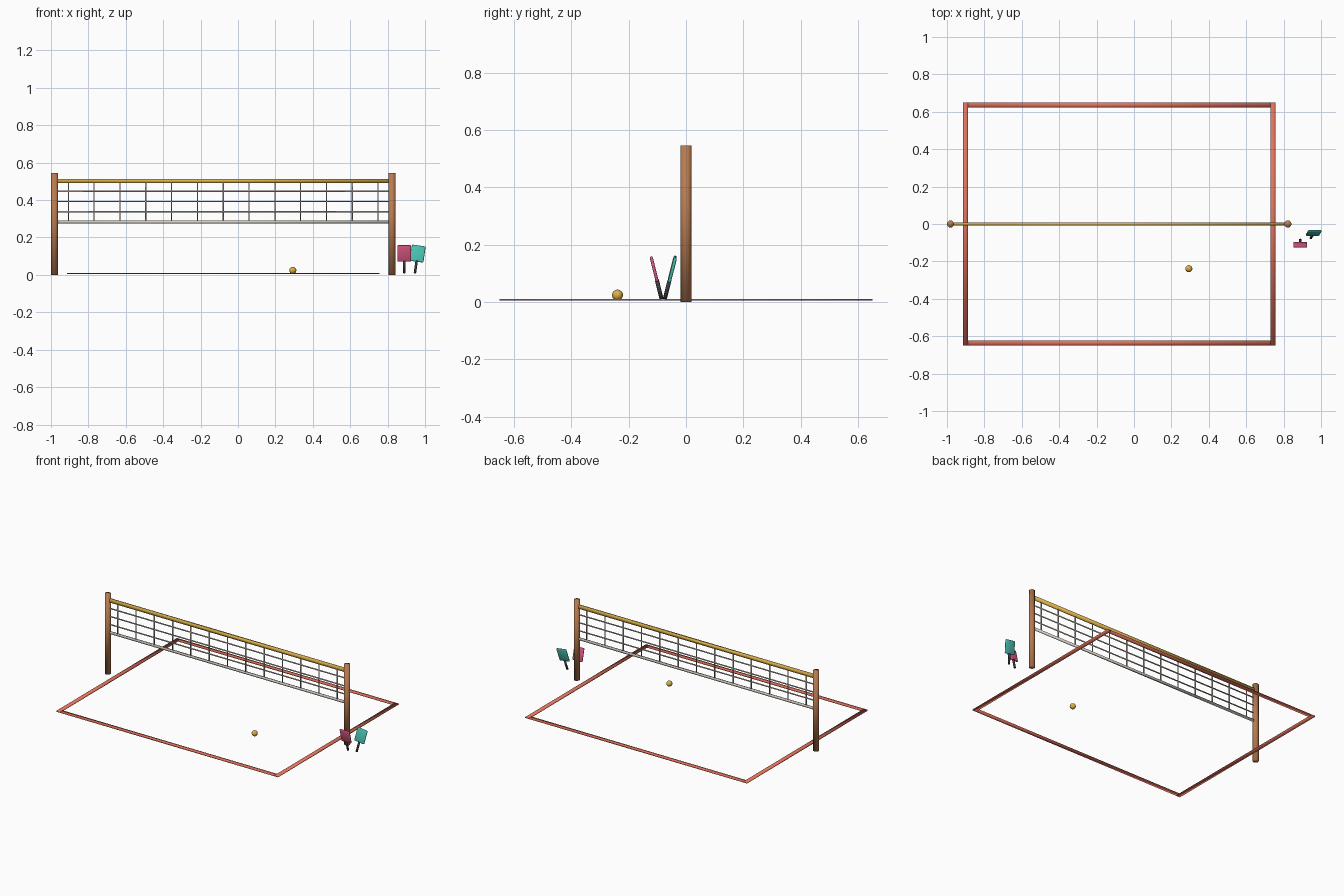
import bpy
from math import radians
from mathutils import Matrix, Vector

if "Cube" in bpy.data.objects:
    bpy.data.objects.remove(bpy.data.objects["Cube"])


def material(name, rgb):
    mat = bpy.data.materials.new(name)
    mat.use_nodes = True
    color = (*rgb, 1)
    mat.diffuse_color = color
    mat.node_tree.nodes["Principled BSDF"].inputs["Base Color"].default_value = color
    return mat


wood = material("wood brown", (0.48, 0.20, 0.08))
gold = material("golden yellow", (0.72, 0.44, 0.07))
cord = material("off white cord", (0.68, 0.63, 0.57))
coral = material("coral red", (0.76, 0.17, 0.11))
pink = material("paddle pink", (0.70, 0.10, 0.23))
teal = material("paddle teal", (0.07, 0.52, 0.44))
dark = material("handle dark grey", (0.04, 0.04, 0.05))


def finish(name, mat):
    obj = bpy.context.object
    obj.name = name
    obj.data.materials.append(mat)
    bpy.ops.object.shade_smooth()
    return obj


def box(name, center, size, mat):
    bpy.ops.mesh.primitive_cube_add(size=1, location=center)
    bpy.context.object.scale = size
    bpy.ops.object.transform_apply(location=False, rotation=False)
    return finish(name, mat)


def cylinder(name, center, radius, height, mat, sides=16):
    bpy.ops.mesh.primitive_cylinder_add(vertices=sides, radius=radius, depth=height, location=center)
    return finish(name, mat)


# Posts
MID = -0.079
POST = 0.902
for side, label in ((-1, "right"), (1, "left")):
    cylinder(label + "_post", (MID + side * POST, 0, 0.273), 0.019, 0.546, wood)

# Net bands and cords
TOP, BOTTOM = 0.502, 0.283
SPAN = 2 * POST - 0.02
box("net_top_band", (MID, 0, TOP), (SPAN, 0.016, 0.022), gold)
box("net_bottom_band", (MID, 0, BOTTOM), (SPAN, 0.012, 0.014), cord)
for i in range(1, 4):
    z = TOP + (BOTTOM - TOP) * i / 4
    box(f"net_row_cord_{i}", (MID, 0, z), (SPAN, 0.006, 0.006), cord)
for i in range(13):
    x = MID + (i - 6) * 0.138
    box(f"net_upright_cord_{i + 1}", (x, 0, (TOP + BOTTOM) / 2), (0.006, 0.006, TOP - BOTTOM), cord)

# Court boundary
HALF_X, HALF_Y, WIDTH = 0.836, 0.65, 0.028
for side, across, along in ((-1, "right", "front"), (1, "left", "back")):
    box(across + "_court_line", (MID + side * (HALF_X - WIDTH / 2), 0, 0.008),
        (WIDTH, 2 * HALF_Y, 0.006), coral)
    box(along + "_court_line", (MID, side * (HALF_Y - WIDTH / 2), 0.008),
        (2 * (HALF_X - WIDTH), WIDTH, 0.006), coral)

# Ball
bpy.ops.mesh.primitive_uv_sphere_add(segments=20, ring_count=12, radius=0.019, location=(0.293, -0.239, 0.024))
finish("ball", gold)


# Paddles leaning away from each other
def paddle(name, foot, lean_back, lean_side, mat):
    pose = (Matrix.Translation(Vector(foot)) @ Matrix.Rotation(radians(lean_side), 4, "Y")
            @ Matrix.Rotation(radians(lean_back), 4, "X"))
    blade = box(name + "_blade", (0, 0, 0.108), (0.074, 0.011, 0.09), mat)
    corners = blade.modifiers.new("soft corners", "BEVEL")
    corners.width = 0.005
    corners.segments = 2
    handle = cylinder(name + "_handle", (0, 0, 0.034), 0.007, 0.068, dark, 10)
    for part in (blade, handle):
        part.matrix_world = pose @ Matrix.Translation(part.location)


paddle("pink_paddle", (0.889, -0.085, 0.01), 14, 0, pink)
paddle("teal_paddle", (0.946, -0.074, 0.01), -14, 8, teal)
